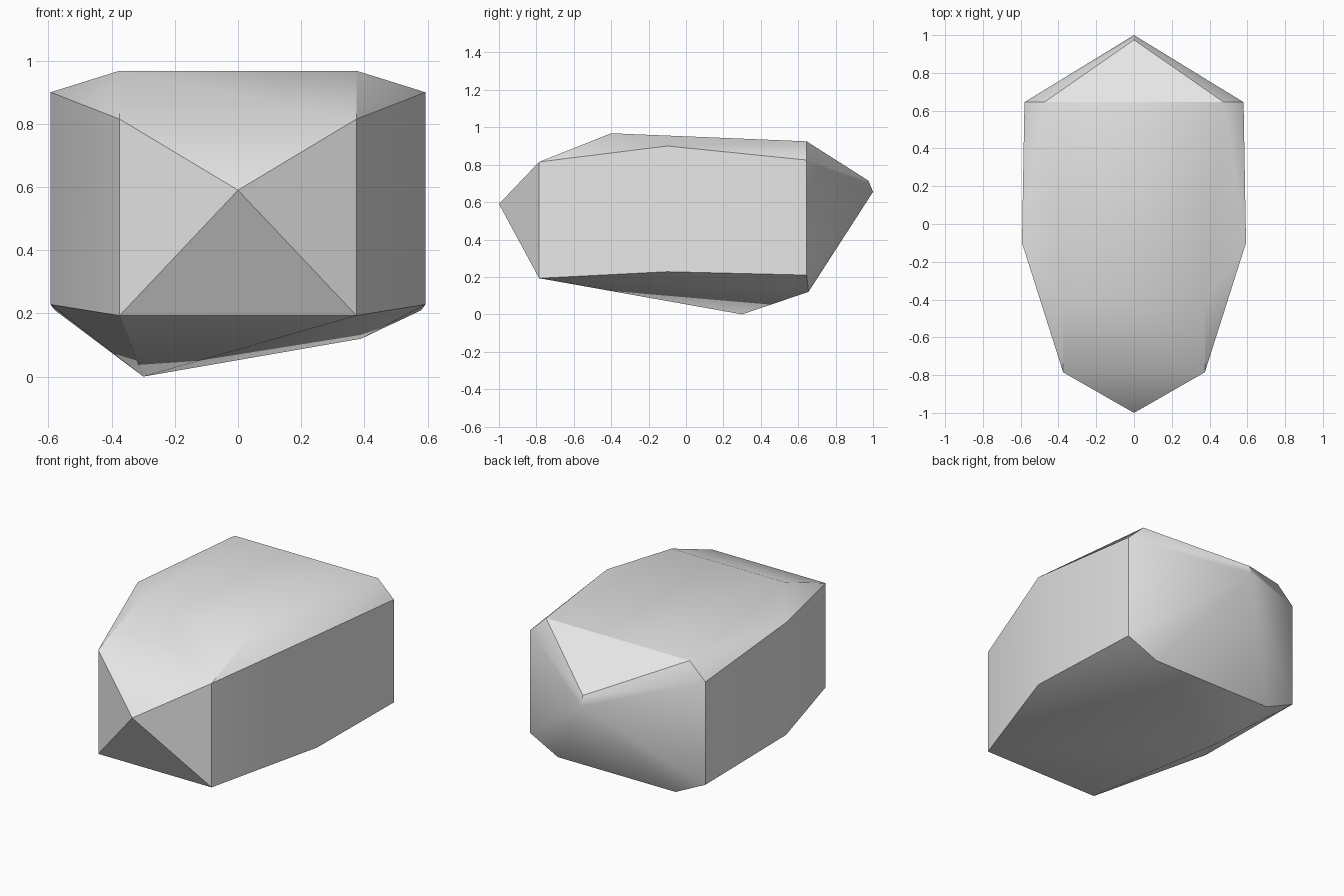
import bpy
import bmesh
import math

cube = bpy.data.objects.get("Cube")
if cube:
    bpy.data.objects.remove(cube, do_unlink=True)

# Plain grey stone
stone = bpy.data.materials.new("grey_stone")
stone.use_nodes = True
GREY = (0.8, 0.8, 0.8, 1.0)
stone.diffuse_color = GREY
stone.node_tree.nodes["Principled BSDF"].inputs["Base Color"].default_value = GREY

# Corners repeated on both sides
paired = [
    (0.375, -0.785, 0.815), (0.375, -0.785, 0.193),  # front wall
    (0.593, -0.10, 0.90), (0.593, -0.10, 0.228),     # widest section
    (0.58, 0.645, 0.825), (0.58, 0.645, 0.21),       # rear wall
    (0.375, -0.40, 0.968), (0.475, 0.645, 0.925),    # roof
    (0.39, 0.655, 0.12),                             # rear underside
]
# Nose, two-step tail and the off-centre lowest corner
single = [(0, -1, 0.59), (0, 0.975, 0.715), (0, 1, 0.655), (-0.3, 0.3, 0)]

# Faceted body wrapped around the corners
bm = bmesh.new()
for x, y, z in paired:
    for side in (-1, 1):
        bm.verts.new((side * x, y, z))
for co in single:
    bm.verts.new(co)
bmesh.ops.convex_hull(bm, input=bm.verts[:])
bmesh.ops.recalc_face_normals(bm, faces=bm.faces[:])
mesh = bpy.data.meshes.new("stone_body")
bm.to_mesh(mesh)
bm.free()
mesh.materials.append(stone)

body = bpy.data.objects.new("stone_body", mesh)
bpy.context.collection.objects.link(body)
bpy.context.view_layer.objects.active = body
body.select_set(True)
bpy.ops.object.shade_smooth_by_angle(angle=math.radians(30))
